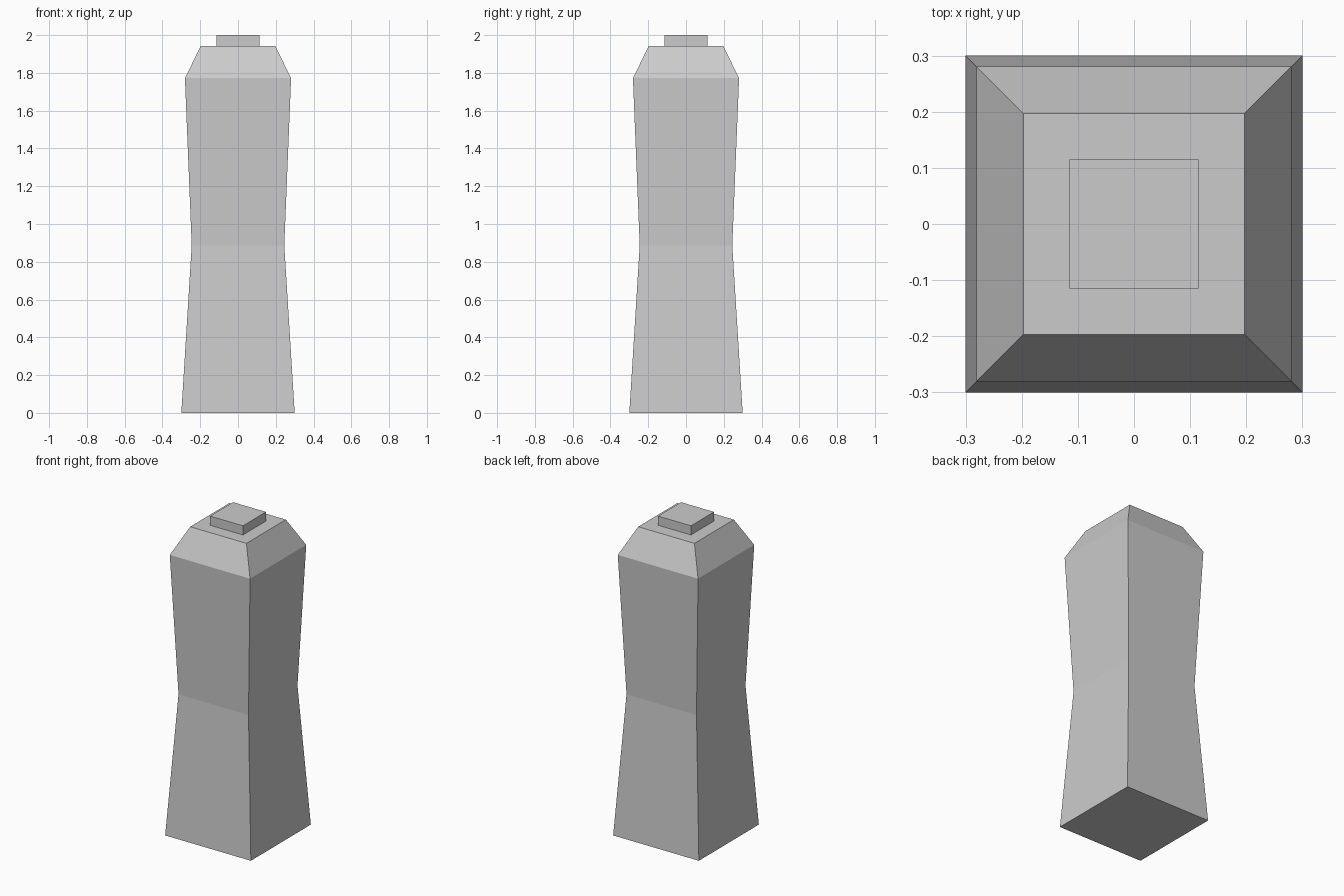
import bpy
import bmesh

if "Cube" in bpy.data.objects:
    bpy.data.objects.remove(bpy.data.objects["Cube"], do_unlink=True)

GREY = (0.6, 0.6, 0.6, 1.0)
grey = bpy.data.materials.new("light grey")
grey.use_nodes = True
grey.diffuse_color = GREY
grey.node_tree.nodes["Principled BSDF"].inputs["Base Color"].default_value = GREY


def square_tower(name, profile):
    """Loft square rings, given as (half width, height), into a closed solid."""
    bm = bmesh.new()
    rings = [[bm.verts.new((sx * w, sy * w, z))
              for sx, sy in ((-1, -1), (1, -1), (1, 1), (-1, 1))]
             for w, z in profile]
    bm.faces.new(rings[0][::-1])
    bm.faces.new(rings[-1])
    for low, high in zip(rings, rings[1:]):
        for i in range(4):
            j = (i + 1) % 4
            bm.faces.new((low[i], low[j], high[j], high[i]))
    mesh = bpy.data.meshes.new(name)
    bm.to_mesh(mesh)
    bm.free()
    mesh.materials.append(grey)
    obj = bpy.data.objects.new(name, mesh)
    bpy.context.collection.objects.link(obj)
    return obj


# Waisted body with sloping shoulders
square_tower("body", [(0.30, 0), (0.245, 0.887), (0.281, 1.773), (0.197, 1.942)])

# Small square cap on top
square_tower("cap", [(0.115, 1.942), (0.115, 2.0)])
